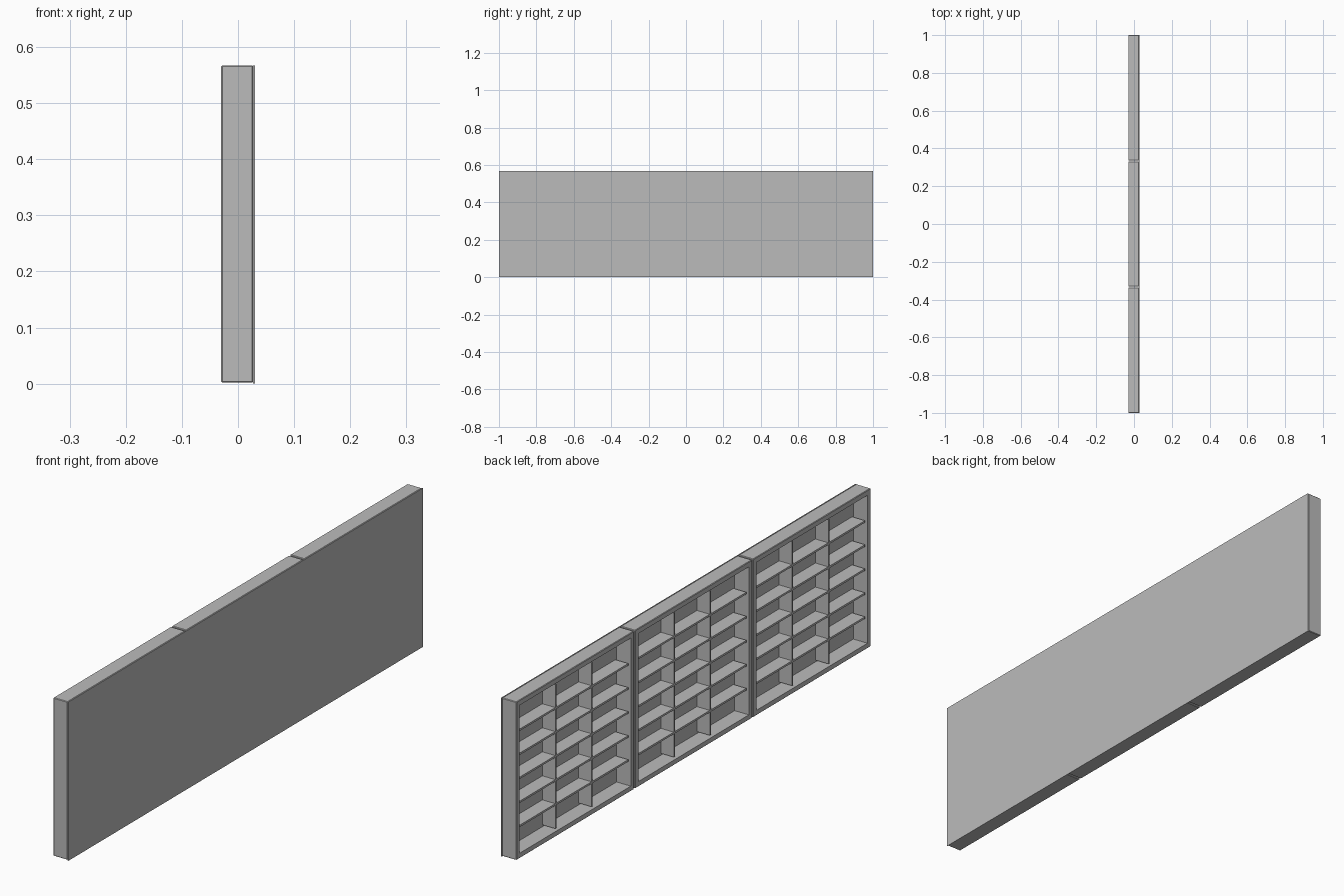
import bpy, bmesh
from mathutils import Vector

if "Cube" in bpy.data.objects:
    bpy.data.objects.remove(bpy.data.objects["Cube"])

HEIGHT = 0.567
FRONT, BACK = -0.03, 0.03        # x range
PANEL_T = 0.003                  # back panel thickness
PITCH, GAP = 2 / 3, 0.006        # module spacing and gap
WALL = 0.025                     # carcass wall
BOTTOM = 0.002                   # carcass underside
SHELF_T, DIV_T = 0.007, 0.006
SETBACK = 0.005                  # shelves sit behind the frame front
ROWS, COLS = 6, 3

grey = bpy.data.materials.new("plain grey")
grey.diffuse_color = (0.5, 0.5, 0.5, 1)
grey.use_nodes = True
grey.node_tree.nodes["Principled BSDF"].inputs["Base Color"].default_value = grey.diffuse_color


def box(bm, lo, hi):
    lo, hi = Vector(lo), Vector(hi)
    verts = bmesh.ops.create_cube(bm, size=1)["verts"]
    for v in verts:
        v.co = Vector((lo[i] + (v.co[i] + 0.5) * (hi[i] - lo[i]) for i in range(3)))


def finish(bm, name):
    bmesh.ops.recalc_face_normals(bm, faces=bm.faces)
    mesh = bpy.data.meshes.new(name)
    bm.to_mesh(mesh)
    bm.free()
    mesh.materials.append(grey)
    bpy.context.collection.objects.link(bpy.data.objects.new(name, mesh))


def carcass(name, y0, y1):
    # chamfered block, hollowed from its front face
    bm = bmesh.new()
    box(bm, (FRONT, y0, BOTTOM), (BACK - PANEL_T, y1, HEIGHT))
    ch = 0.002
    bmesh.ops.bevel(bm, geom=bm.edges[:], offset=ch, segments=1, affect='EDGES')
    bm.normal_update()
    front = min(bm.faces, key=lambda f: f.calc_center_median().x)
    bmesh.ops.inset_region(bm, faces=[front], thickness=WALL - ch)
    ext = bmesh.ops.extrude_discrete_faces(bm, faces=[front])["faces"][0]
    for v in ext.verts:
        v.co.x = BACK - PANEL_T - 0.001
    finish(bm, name)


# one continuous back panel
bm = bmesh.new()
box(bm, (BACK - PANEL_T, -1, 0), (BACK, 1, HEIGHT))
finish(bm, "back_panel")

for m in range(3):
    centre = (m - 1) * PITCH
    y0, y1 = centre - PITCH / 2, centre + PITCH / 2
    # gaps only between neighbouring modules
    y0 += GAP / 2 if m > 0 else 0
    y1 -= GAP / 2 if m < 2 else 0
    carcass(f"module_frame_{m + 1}", y0, y1)

    iy0, iy1 = y0 + WALL, y1 - WALL
    iz0, iz1 = BOTTOM + WALL, HEIGHT - WALL
    x0, x1 = FRONT + SETBACK, BACK - PANEL_T - 0.001
    cell_y, cell_z = (iy1 - iy0) / COLS, (iz1 - iz0) / ROWS

    # upright dividers
    bm = bmesh.new()
    for c in range(1, COLS):
        y = iy0 + c * cell_y
        box(bm, (x0, y - DIV_T / 2, iz0), (x1, y + DIV_T / 2, iz1))
    finish(bm, f"dividers_{m + 1}")

    # shelves, one board per cell
    bm = bmesh.new()
    for c in range(COLS):
        ya = iy0 + c * cell_y + (DIV_T / 2 if c > 0 else 0)
        yb = iy0 + (c + 1) * cell_y - (DIV_T / 2 if c < COLS - 1 else 0)
        for r in range(1, ROWS):
            z = iz0 + r * cell_z
            box(bm, (x0, ya, z - SHELF_T / 2), (x1, yb, z + SHELF_T / 2))
    finish(bm, f"shelves_{m + 1}")
